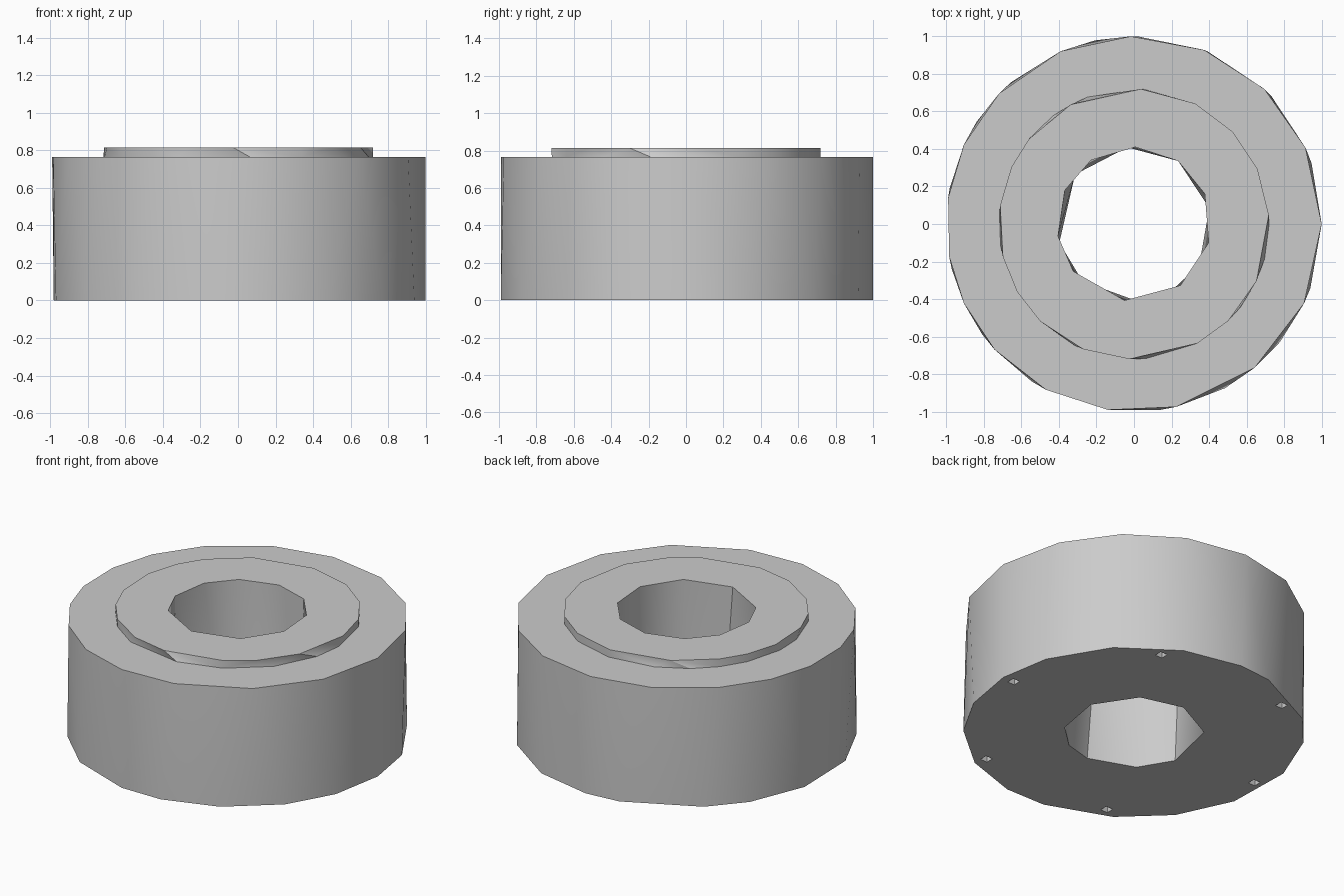
import bpy
import bmesh
from math import cos, sin, radians

default_cube = bpy.data.objects.get("Cube")
if default_cube:
    bpy.data.objects.remove(default_cube, do_unlink=True)

BODY_TOP, COLLAR_TOP = 0.765, 0.815

# One flat grey for the whole part
grey = bpy.data.materials.new("plain_grey")
grey.use_nodes = True
grey.diffuse_color = (0.6, 0.6, 0.6, 1)
grey.node_tree.nodes["Principled BSDF"].inputs["Base Color"].default_value = (0.6, 0.6, 0.6, 1)

# Corner angles of each coarse, uneven ring outline, in degrees
bore_low = [12, 55, 95, 140, 194, 228, 272, 298, 328]
bore_high = [23, 55, 89, 124, 154, 189, 218, 263, 307, 346]
outer_low = [0, 19, 43, 67, 89, 102, 131, 147, 169, 194, 216, 237, 262, 278, 299, 321, 340]
outer_high = [0, 24, 46, 68, 91, 113, 136, 155, 172, 190, 205, 222, 242, 262, 283, 310, 335]
collar_low = [0, 24, 43, 63, 86, 110, 127, 141, 155, 175, 189, 210, 226, 244, 275, 298, 322, 345]
collar_high = [4, 24, 43, 63, 87, 118, 141, 155, 172, 194, 210, 226, 248, 268, 298, 314, 335]


def add_ring(bm, angles, radius, height):
    """Corner points of one outline, paired with their angles."""
    return [(a, bm.verts.new((radius * cos(radians(a)), radius * sin(radians(a)), height)))
            for a in angles]


def bridge(bm, first, second):
    """Join two outlines with triangles, always stepping to the nearer next corner."""
    def corner(ring, index):
        turns, step = divmod(index, len(ring))
        return ring[step][0] + 360 * turns, ring[step][1]

    i = j = 0
    while i < len(first) or j < len(second):
        next_a, vert_a = corner(first, i + 1)
        next_b, vert_b = corner(second, j + 1)
        here_a, here_b = corner(first, i)[1], corner(second, j)[1]
        step_first = j == len(second) or (i < len(first) and next_a <= next_b)
        if step_first:
            bm.faces.new((here_a, vert_a, here_b))
            i += 1
        else:
            bm.faces.new((here_a, vert_b, here_b))
            j += 1


def make_object(name, bm):
    mesh = bpy.data.meshes.new(name)
    bmesh.ops.recalc_face_normals(bm, faces=bm.faces)
    bm.to_mesh(mesh)
    bm.free()
    obj = bpy.data.objects.new(name, mesh)
    bpy.context.collection.objects.link(obj)
    mesh.materials.append(grey)
    return obj


# Ring body: underside, outer wall, shoulder, collar wall, collar top, bore
bm = bmesh.new()
rings = [
    add_ring(bm, bore_low, 0.41, 0),
    add_ring(bm, outer_low, 1, 0),
    add_ring(bm, outer_high, 1, BODY_TOP),
    add_ring(bm, collar_low, 0.72, BODY_TOP),
    add_ring(bm, collar_high, 0.72, COLLAR_TOP),
    add_ring(bm, bore_high, 0.41, COLLAR_TOP),
]
for ring, following in zip(rings, rings[1:] + rings[:1]):
    bridge(bm, ring, following)
body = make_object("ring_body", bm)

# Six small square sockets around the underside
bm = bmesh.new()
for k in range(6):
    a = radians(60 * k)
    socket = bmesh.ops.create_cube(bm, size=1)["verts"]
    bmesh.ops.scale(bm, verts=socket, vec=(0.05, 0.05, 0.2))
    bmesh.ops.translate(bm, verts=socket, vec=(0.92 * cos(a), 0.92 * sin(a), 0))
cutter = make_object("socket_cutter", bm)
cutter.hide_render = True

cut = body.modifiers.new("sockets", "BOOLEAN")
cut.operation = "DIFFERENCE"
cut.solver = "EXACT"
cut.object = cutter

# Bake the sockets, then shade the walls smooth with crisp rims
for obj in bpy.context.selected_objects:
    obj.select_set(False)
body.select_set(True)
bpy.context.view_layer.objects.active = body
bpy.ops.object.modifier_apply(modifier=cut.name)
bpy.data.objects.remove(cutter, do_unlink=True)
bpy.ops.object.shade_smooth_by_angle(angle=radians(35))
